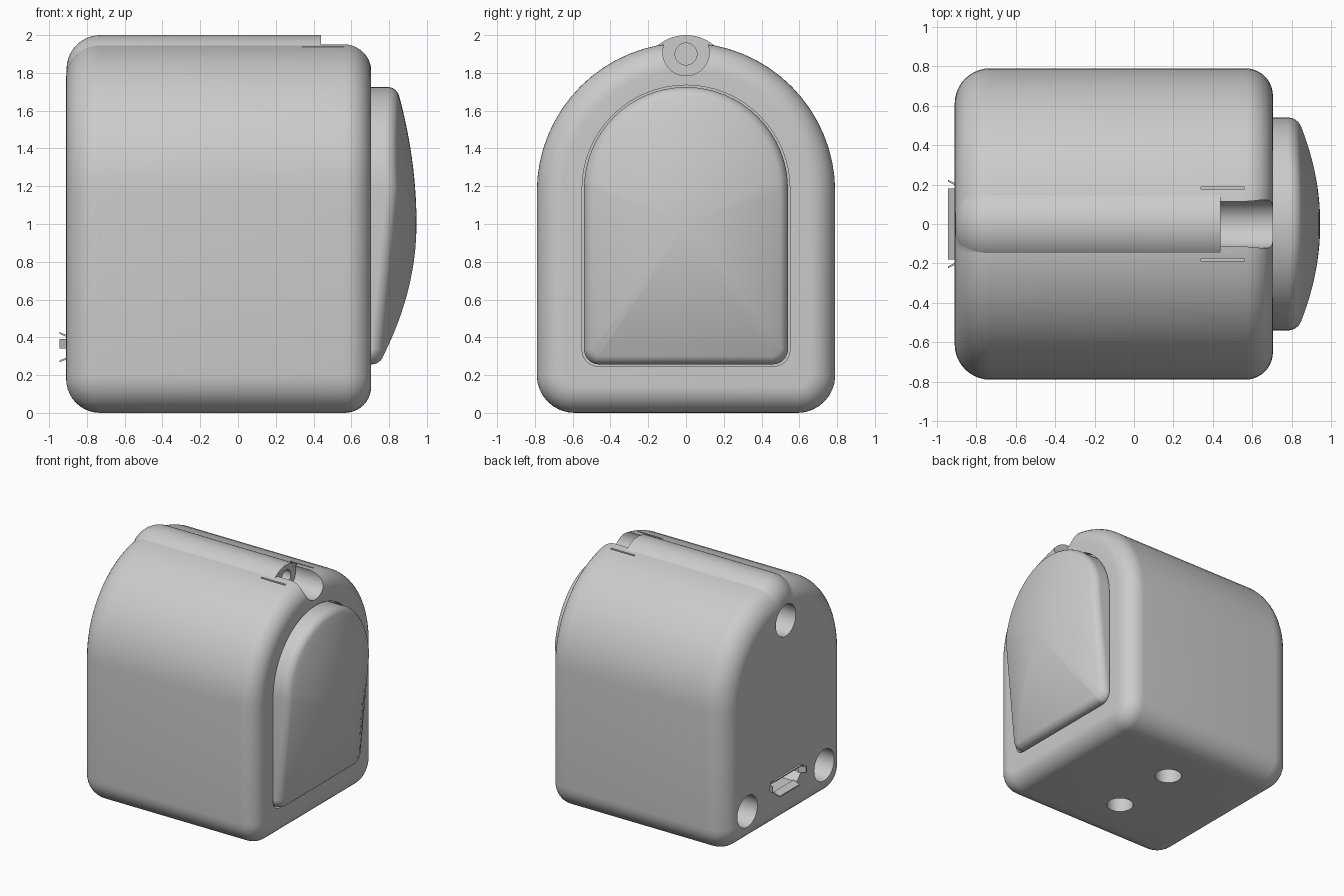
import bpy, bmesh
from math import sin, cos, pi

old = bpy.data.objects.get("Cube")
if old:
    bpy.data.objects.remove(old, do_unlink=True)

grey = bpy.data.materials.new("plain_grey")
grey.use_nodes = True
grey.diffuse_color = (0.6, 0.6, 0.6, 1)
grey.node_tree.nodes["Principled BSDF"].inputs["Base Color"].default_value = (0.6, 0.6, 0.6, 1)


def arch(half, bottom, spring, corner, inset=0.0, steps=32):
    """Arched outline in (y, z), moved inwards by inset."""
    r, c = half - inset, max(corner - inset, 0.005)
    pts = [(r * cos(pi * i / steps), spring + r * sin(pi * i / steps)) for i in range(steps + 1)]
    z = bottom + inset + c
    for side, start in ((-1, pi), (1, 1.5 * pi)):
        pts += [(side * (r - c) + c * cos(start + pi * i / 16), z + c * sin(start + pi * i / 16))
                for i in range(9)]
    return pts


def disc(y, z, r, steps=40):
    return [(y + r * cos(2 * pi * i / steps), z + r * sin(2 * pi * i / steps)) for i in range(steps)]


def loft(name, rings):
    """Skin closed rings of 3D points and cap both ends."""
    bm = bmesh.new()
    loops = [[bm.verts.new(p) for p in ring] for ring in rings]
    n = len(loops[0])
    for a, b in zip(loops, loops[1:]):
        for i in range(n):
            j = (i + 1) % n
            bm.faces.new((a[i], a[j], b[j], b[i]))
    bm.faces.new(loops[0])
    bm.faces.new(loops[-1])
    bmesh.ops.recalc_face_normals(bm, faces=bm.faces)
    mesh = bpy.data.meshes.new(name)
    bm.to_mesh(mesh)
    bm.free()
    ob = bpy.data.objects.new(name, mesh)
    bpy.context.collection.objects.link(ob)
    mesh.materials.append(grey)
    return ob


def at(x, outline):
    return [(x, y, z) for y, z in outline]


def prism(name, outline, x0, x1):
    return loft(name, [at(x0, outline), at(x1, outline)])


def box(name, x, y, z):
    outline = [(y[0], z[0]), (y[1], z[0]), (y[1], z[1]), (y[0], z[1])]
    return prism(name, outline, *x)


def select(ob):
    bpy.ops.object.select_all(action='DESELECT')
    ob.select_set(True)
    bpy.context.view_layer.objects.active = ob


def smooth(ob):
    select(ob)
    bpy.ops.object.shade_smooth_by_angle(angle=pi / 6)


def combine(target, tool, operation='DIFFERENCE'):
    mod = target.modifiers.new("cut", 'BOOLEAN')
    mod.operation, mod.object, mod.solver = operation, tool, 'EXACT'
    select(target)
    bpy.ops.object.modifier_apply(modifier=mod.name)
    bpy.data.objects.remove(tool, do_unlink=True)


def fillet(x, r, outward, steps=10):
    """(x, inset) stations of a rounded end, running from -x to +x."""
    st = [(x + outward * r * (sin(t) - 1), r * (1 - cos(t)))
          for t in (pi / 2 * i / steps for i in range(steps + 1))]
    return st if outward > 0 else st[::-1]


# Body: arched block with rounded rims
BACK, FRONT = -0.91, 0.705
stations = fillet(BACK, 0.18, -1) + fillet(FRONT, 0.14, 1)
body = loft("body", [at(x, arch(0.79, 0, 1.17, 0.2, d)) for x, d in stations])

# Low ridge along the crown
ridge = [at(x, disc(0, 1.77, 0.23 - d, 64)) for x, d in fillet(BACK + 0.002, 0.18, -1)]
ridge.append(at(0.439, disc(0, 1.77, 0.23, 64)))
combine(body, loft("ridge", ridge), 'UNION')

# Pivot channel with its pin hole, and the slits beside it
combine(body, prism("channel_cut", disc(0, 1.908, 0.123), 0.44, 0.8))
combine(body, prism("pin_cut", disc(0, 1.9, 0.058), 0.25, 0.5))
for s in (-1, 1):
    y = sorted((s * 0.175, s * 0.187))
    combine(body, box("slit_cut", (0.34, 0.56), y, (1.85, 2.05)))

# Three round holes in the rear end
for y, z in ((0, 1.67), (0.5, 0.285), (-0.5, 0.285)):
    combine(body, prism("rear_hole_cut", disc(y, z, 0.13), -1, -0.65))

# Two round holes underneath
for y in (-0.285, 0.285):
    ring = disc(-0.1, y, 0.1)
    combine(body, loft("base_hole_cut", [[(a, b, h) for a, b in ring] for h in (-0.1, 0.2)]))

# Socket opening
socket = [(-0.2, 0.41), (-0.2, 0.34), (-0.14, 0.285), (0.14, 0.285), (0.2, 0.34), (0.2, 0.41)]
combine(body, prism("socket_cut", socket, -1, -0.68))

# Shallow recess for the door
combine(body, prism("door_cut", arch(0.55, 0.247, 1.185, 0.085), 0.66, 0.8))
smooth(body)

# Socket lips, flared outwards, and the inner tongue
W = 0.01


def lip(name, inner, outer):
    loft(name, [at(-0.89, inner), at(-0.945, outer)])


def rect(y0, y1, z0, z1):
    return [(y0, z0), (y1, z0), (y1, z1), (y0, z1)]


lip("socket_lip_top", rect(-0.18, 0.18, 0.395, 0.395 + W), rect(-0.18, 0.18, 0.418, 0.418 + W))
lip("socket_lip_bottom", rect(-0.13, 0.13, 0.29, 0.29 + W), rect(-0.13, 0.13, 0.268, 0.268 + W))
for s, side in ((1, "left"), (-1, "right")):
    a, b = sorted((s * 0.198, s * (0.198 - W)))
    c, d = sorted((s * 0.225, s * (0.225 - W)))
    lip("socket_lip_" + side, rect(a, b, 0.34, 0.39), rect(c, d, 0.34, 0.39))
box("socket_tongue", (-0.86, -0.66), (-0.13, 0.13), (0.35, 0.38))


# Door: arched plate with a rounded rim and a domed face
def dome(y, z):
    return 0.945 - 0.37 * y * y - 0.2 * (z - 1) ** 2


def door_outline(inset):
    return arch(0.54, 0.257, 1.185, 0.08, inset)


R = 0.045
rings = [at(0.655, door_outline(0))]
for i in range(7):
    t = pi / 2 * i / 6
    rings.append([(dome(y, z) - R * (1 - sin(t)), y, z) for y, z in door_outline(R * (1 - cos(t)))])
rim = door_outline(R)
for k in range(1, 13):
    f = 1 - k / 12.5
    inner = [(y * f, 1 + (z - 1) * f) for y, z in rim]
    rings.append([(dome(y, z), y, z) for y, z in inner])
smooth(loft("door", rings))
